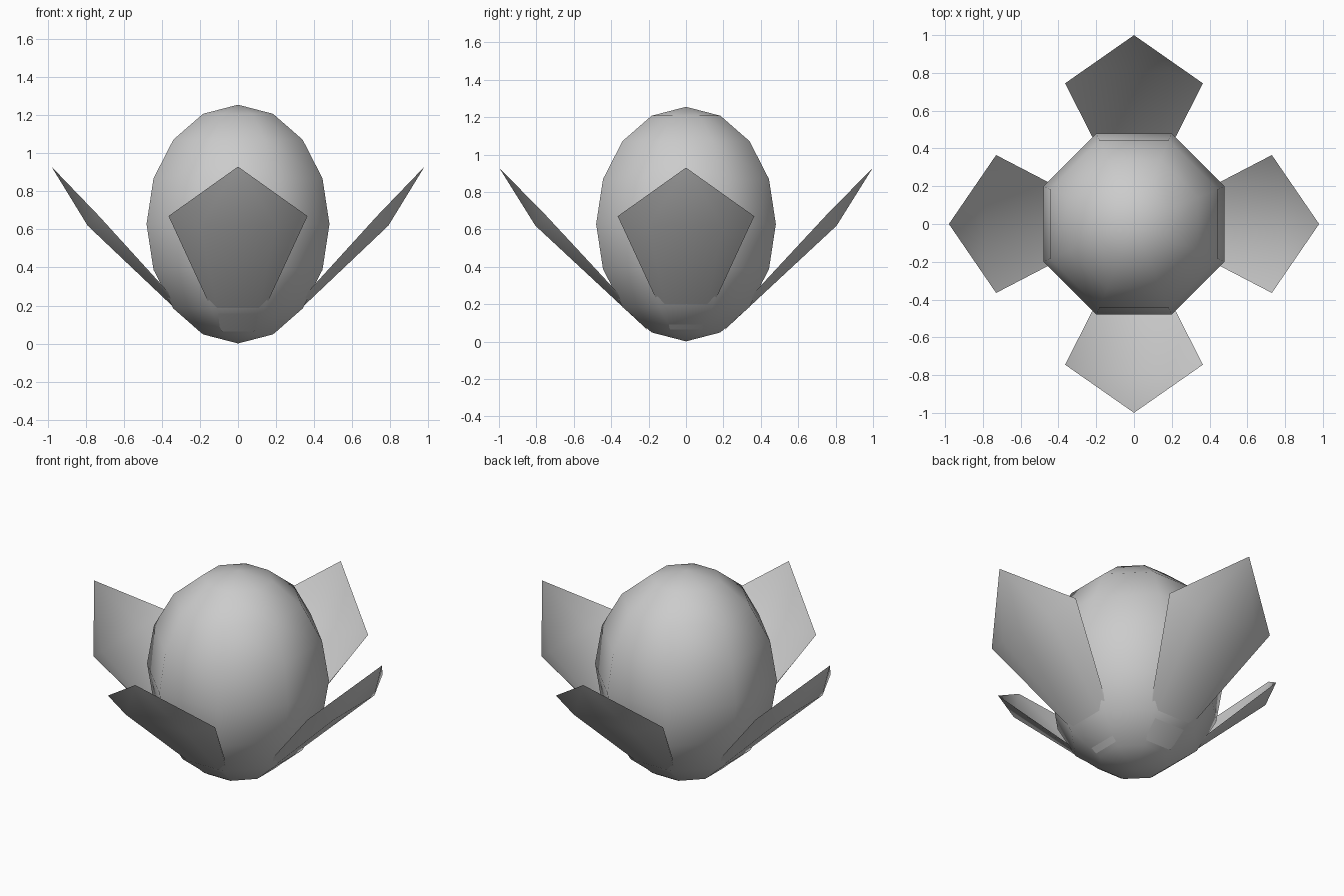
import bpy, bmesh, math
from mathutils import Matrix

if "Cube" in bpy.data.objects:
    bpy.data.objects.remove(bpy.data.objects["Cube"])

# Central bud: low-poly stretched ball, flat sides facing the axes
bm = bmesh.new()
bmesh.ops.create_uvsphere(bm, u_segments=8, v_segments=8, radius=1)
bmesh.ops.rotate(bm, verts=bm.verts, matrix=Matrix.Rotation(math.pi / 8, 3, 'Z'))
bmesh.ops.scale(bm, verts=bm.verts, vec=(0.52, 0.52, 0.627))
bmesh.ops.translate(bm, verts=bm.verts, vec=(0, 0, 0.628))
me = bpy.data.meshes.new("bud")
bm.to_mesh(me)
bm.free()
me.shade_smooth()
bpy.context.collection.objects.link(bpy.data.objects.new("bud", me))


def petal(name, angle, shift):
    """Cupped petal: narrow floor, raised side walls and a pointed tip."""
    half = [(0.73, 0.365, 0.67), (0.22, 0.10, 0.11),   # rim corner, rim base
            (0.79, 0.20, 0.62), (0.205, 0.085, 0.065)]  # floor end, floor base
    pts = [(0.98, 0, 0.93)] + half + [(x, -y, z) for x, y, z in half]
    faces = [(0, 3, 7), (0, 1, 3), (0, 7, 5),           # tip
             (1, 2, 4, 3), (5, 7, 8, 6), (3, 4, 8, 7)]  # walls, floor
    mesh = bpy.data.meshes.new(name)
    mesh.from_pydata([(x + shift * x, y, z) for x, y, z in pts], [], faces)
    b = bmesh.new()
    b.from_mesh(mesh)
    bmesh.ops.recalc_face_normals(b, faces=b.faces)
    b.to_mesh(mesh)
    b.free()
    mesh.transform(Matrix.Rotation(angle, 4, 'Z'))
    mesh.shade_smooth()
    bpy.context.collection.objects.link(bpy.data.objects.new(name, mesh))


# Four petals around the bud, front and back ones slightly longer
for i, side in enumerate(("right", "back", "left", "front")):
    petal(side + "_petal", i * math.pi / 2, 0.02 * (i % 2))
